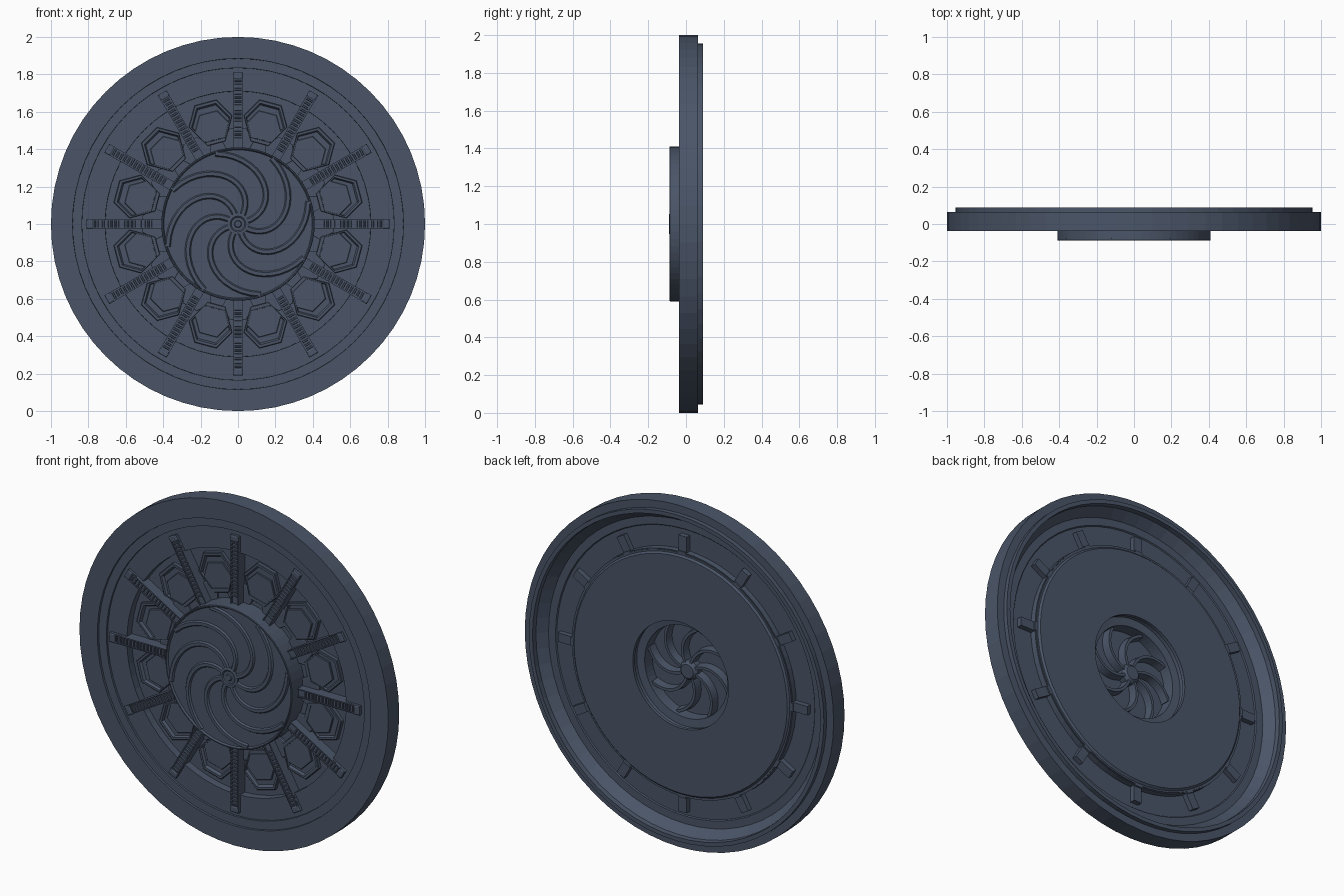
import bpy, bmesh, math
from math import cos, sin, pi, radians

if "Cube" in bpy.data.objects:
    bpy.data.objects.remove(bpy.data.objects["Cube"])

mat = bpy.data.materials.new("slate_blue_grey")
mat.diffuse_color = (0.069, 0.091, 0.138, 1)
mat.use_nodes = True
mat.node_tree.nodes["Principled BSDF"].inputs["Base Color"].default_value = mat.diffuse_color


def finish(bm, name):
    bmesh.ops.remove_doubles(bm, verts=bm.verts, dist=1e-5)
    bmesh.ops.recalc_face_normals(bm, faces=bm.faces)
    me = bpy.data.meshes.new(name)
    bm.to_mesh(me)
    bm.free()
    me.materials.append(mat)
    ob = bpy.data.objects.new(name, me)
    ob.location = (0, 0, 1)
    bpy.context.collection.objects.link(ob)
    return ob


def lathe(name, profile, segs=64):
    """Closed (radius, y) profile turned about the y axis."""
    bm = bmesh.new()
    rings = [[bm.verts.new((r * cos(2 * pi * i / segs), y, r * sin(2 * pi * i / segs)))
              for i in range(segs)] for r, y in profile]
    for k in range(len(rings)):
        a, b = rings[k], rings[(k + 1) % len(rings)]
        if profile[k][0] == 0 and profile[(k + 1) % len(rings)][0] == 0:
            continue
        for i in range(segs):
            j = (i + 1) % segs
            bm.faces.new((a[i], a[j], b[j], b[i]))
    bmesh.ops.dissolve_degenerate(bm, dist=1e-6, edges=bm.edges)
    return finish(bm, name)


def loft(bm, sections, ang=0.0):
    """Skin equal-length (x, z) outlines given as (outline, y), turned by ang."""
    c, s = cos(ang), sin(ang)
    loops = [[bm.verts.new((x * c - z * s, y, x * s + z * c)) for x, z in pts]
             for pts, y in sections]
    n = len(loops[0])
    for a, b in zip(loops, loops[1:]):
        for i in range(n):
            bm.faces.new((a[i], a[(i + 1) % n], b[(i + 1) % n], b[i]))
    bm.faces.new(loops[0])
    bm.faces.new(loops[-1][::-1])


def rect(x0, x1, half):
    return [(x0, -half), (x1, -half), (x1, half), (x0, half)]


def hexa(cx, r):
    """Hexagon with a flat side facing outward."""
    return [(cx + r * cos((k + 0.5) * pi / 3), r * sin((k + 0.5) * pi / 3)) for k in range(6)]


# outer rim: stepped front, thin inner ring, deep back behind a raised lip
lathe("outer_rim", [
    (1.0, -0.038), (0.885, -0.038), (0.884, -0.025), (0.835, -0.025), (0.834, -0.014),
    (0.71, -0.014), (0.709, 0.035), (0.715, 0.035), (0.716, 0.002), (0.835, 0.002),
    (0.84, 0.008), (0.885, 0.008), (0.93, 0.06), (0.932, 0.089), (0.955, 0.089),
    (0.955, 0.063), (1.0, 0.063)])

# inner disc carrying the tiles, open in the middle
lathe("tile_disc", [(0.71, 0.03), (0.31, 0.03), (0.31, 0.05), (0.69, 0.05), (0.70, 0.04),
                    (0.71, 0.04)])

# hexagonal tiles: framed outer ones between the spokes, inner ones behind them
bm = bmesh.new()
for i in range(12):
    a = radians(15 + 30 * i)
    loft(bm, [(hexa(0.568, 0.12), 0.045), (hexa(0.568, 0.12), 0.011),
              (hexa(0.567, 0.117), 0.008), (hexa(0.562, 0.107), 0.008),
              (hexa(0.558, 0.101), 0.022)], a)
    loft(bm, [(hexa(0.53, 0.098), 0.035), (hexa(0.53, 0.098), 0.014),
              (hexa(0.53, 0.095), 0.011)], a)
    loft(bm, [(hexa(0.44, 0.085), 0.045), (hexa(0.44, 0.085), 0.018),
              (hexa(0.44, 0.08), 0.015)], a + radians(15))
finish(bm, "hex_tiles")

# twelve toothed spokes passing through the rim
bm = bmesh.new()
for i in range(12):
    a = radians(30 * i)
    loft(bm, [(rect(0.36, 0.72, 0.024), 0.04), (rect(0.36, 0.72, 0.024), -0.026)], a)
    # end block standing out of both sides of the thin ring
    loft(bm, [(rect(0.715, 0.808, 0.026), 0.032), (rect(0.715, 0.808, 0.026), -0.026)], a)
    for s in (-1, 1):
        z0, z1 = s * 0.019, s * 0.025
        side = [(0.36, z0), (0.78, z0), (0.78, z1), (0.36, z1)]
        loft(bm, [(side, -0.02), (side, -0.034)], a)
    for k in range(15):
        x = 0.45 + 0.022 * k
        loft(bm, [(rect(x, x + 0.013, 0.018), -0.022),
                  (rect(x + 0.003, x + 0.010, 0.018), -0.033)], a)
    loft(bm, [(rect(0.775, 0.81, 0.027), -0.02), (rect(0.775, 0.81, 0.027), -0.032),
              (rect(0.781, 0.804, 0.02), -0.036)], a)
finish(bm, "toothed_spokes")

# hub drum: hollow behind, thin front plate with a narrow raised edge
lathe("hub_drum", [
    (0.41, 0.035), (0.41, -0.085), (0.407, -0.088), (0.402, -0.088), (0.396, -0.078),
    (0, -0.078), (0, -0.066), (0.265, -0.066), (0.268, 0.0), (0.315, 0.005), (0.32, 0.045),
    (0.33, 0.045), (0.33, 0.035)])


def vane(bm, ang, half, half_tip, r_end, y0, y1):
    """Curved spiral bar from the boss to radius r_end, tapered in section."""
    pts = []
    for k in range(17):
        t = k / 16
        r = 0.045 + (r_end - 0.045) * t ** 0.85
        th = radians(95) * (r / 0.40) ** 1.8
        pts.append((r * cos(th), r * sin(th)))
    c, s = cos(ang), sin(ang)
    rows = []
    for k, (x, z) in enumerate(pts):
        p, q = pts[max(k - 1, 0)], pts[min(k + 1, 16)]
        dx, dz = q[0] - p[0], q[1] - p[1]
        d = math.hypot(dx, dz)
        nx, nz = -dz / d, dx / d
        row = []
        for w, y in ((half, y0), (-half, y0), (-half_tip, y1), (half_tip, y1)):
            px, pz = x + nx * w, z + nz * w
            row.append(bm.verts.new((px * c - pz * s, y, px * s + pz * c)))
        rows.append(row)
    for a, b in zip(rows, rows[1:]):
        for j in range(4):
            bm.faces.new((a[j], a[(j + 1) % 4], b[(j + 1) % 4], b[j]))
    bm.faces.new(rows[0])
    bm.faces.new(rows[-1][::-1])


# spiral vanes: low ribs in front, deep blades inside the hollow back
bm = bmesh.new()
for i in range(8):
    a = radians(45 * i + 15)
    vane(bm, a, 0.017, 0.009, 0.395, -0.076, -0.088)
    vane(bm, a, 0.014, 0.008, 0.268, -0.07, -0.02)
finish(bm, "spiral_vanes")

# centre boss with concentric steps
lathe("centre_boss", [
    (0, -0.01), (0.04, -0.01), (0.05, -0.02), (0.058, -0.03), (0.058, -0.086), (0.052, -0.089),
    (0.042, -0.089), (0.036, -0.084), (0.02, -0.084), (0.016, -0.089), (0, -0.089)], 32)
